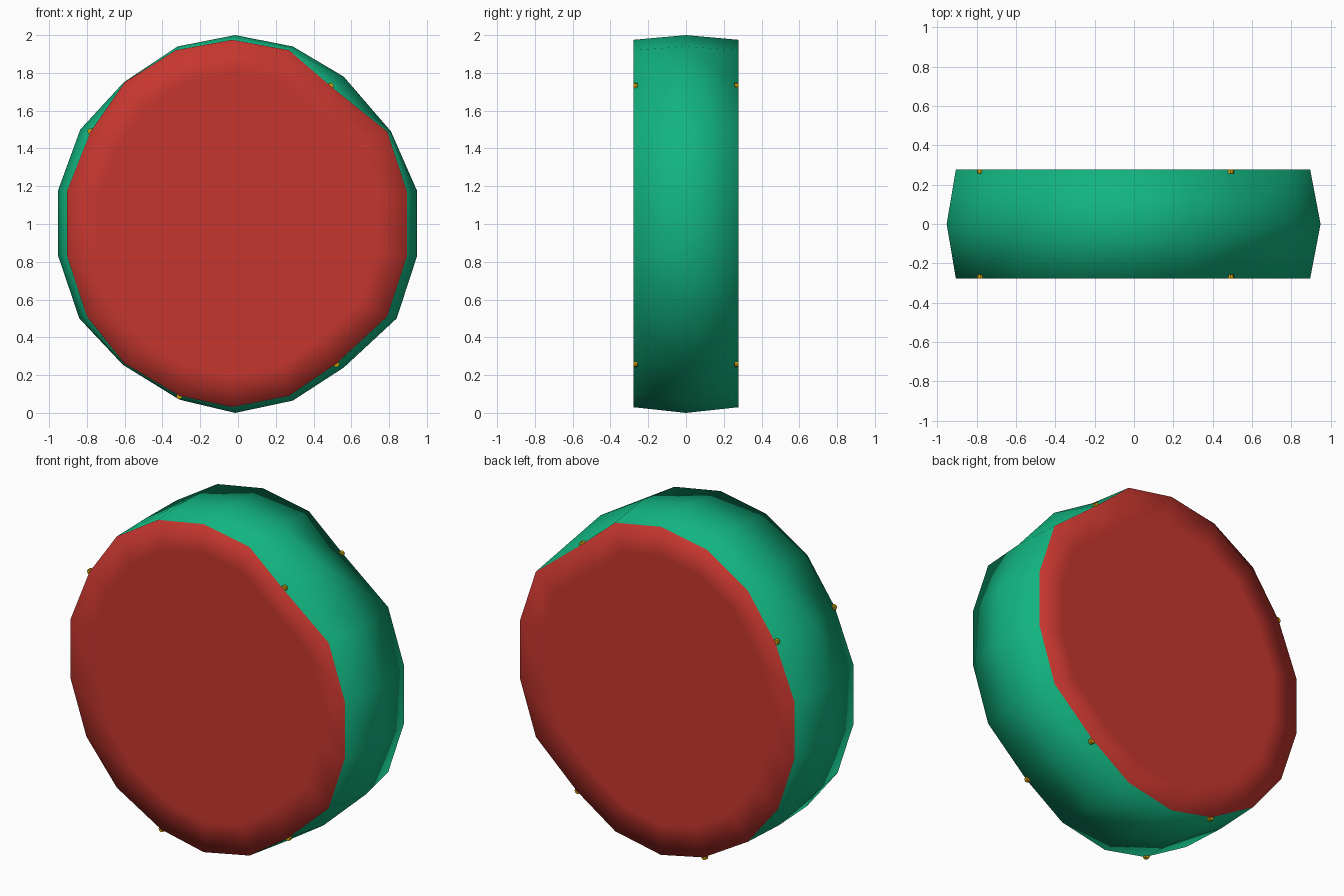
import bpy, bmesh, math
from mathutils import Vector

if "Cube" in bpy.data.objects:
    bpy.data.objects.remove(bpy.data.objects["Cube"])


def material(name, rgb):
    m = bpy.data.materials.new(name)
    m.diffuse_color = (*rgb, 1)
    m.use_nodes = True
    m.node_tree.nodes["Principled BSDF"].inputs["Base Color"].default_value = m.diffuse_color
    return m


green = material("green", (0.006, 0.456, 0.216))
red = material("red", (0.565, 0.037, 0.028))
yellow = material("yellow", (0.68, 0.38, 0.004))

HALF = 0.278          # half thickness along y
CENTRE = Vector((-0.01, 1.0))

# Hand-cut outlines (x, z), clockwise from the top: crown at the middle, rim at each end
crown = [(-0.015, 2.0), (0.29, 1.94), (0.56, 1.78), (0.81, 1.49), (0.948, 1.175), (0.948, 0.83),
         (0.84, 0.50), (0.56, 0.24), (0.29, 0.065), (-0.015, 0.0), (-0.31, 0.07), (-0.61, 0.255),
         (-0.84, 0.50), (-0.952, 0.83), (-0.952, 1.18), (-0.835, 1.50), (-0.605, 1.75), (-0.32, 1.94)]
rim = [(-0.03, 1.975), (0.27, 1.92), (0.49, 1.73), (0.79, 1.49), (0.895, 1.17), (0.895, 0.83),
       (0.79, 0.51), (0.52, 0.26), (0.27, 0.09), (-0.03, 0.03), (-0.31, 0.09), (-0.60, 0.26),
       (-0.80, 0.51), (-0.905, 0.83), (-0.905, 1.175), (-0.78, 1.49), (-0.60, 1.75), (-0.33, 1.92)]
inner = [tuple(CENTRE + (Vector(p) - CENTRE) * 0.82) for p in rim]


def finish(bm, name, mats):
    bmesh.ops.recalc_face_normals(bm, faces=bm.faces[:])
    me = bpy.data.meshes.new(name)
    bm.to_mesh(me)
    bm.free()
    ob = bpy.data.objects.new(name, me)
    bpy.context.collection.objects.link(ob)
    for m in mats:
        me.materials.append(m)
    return ob


# Drum: green band bulging at the middle, red ends with a border ring
bm = bmesh.new()
loops = [[bm.verts.new((x, y, z)) for x, z in pts] for pts, y in
         ((inner, -HALF), (rim, -HALF), (crown, 0), (rim, HALF), (inner, HALF))]
n = len(rim)
for k, (a, b) in enumerate(zip(loops, loops[1:])):
    for i in range(n):
        j = (i + 1) % n
        f = bm.faces.new((a[i], a[j], b[j], b[i]))
        f.material_index = 1 if k in (0, 3) else 0
for end in (loops[0], loops[-1]):
    bm.faces.new(end).material_index = 1
for f in bm.faces:
    f.smooth = True
finish(bm, "drum", [green, red])

# Studs: tiny yellow pegs peeking through the band beside each end
bm = bmesh.new()
for i in (2, 7, 10, 15):
    for side in (-1, 1):
        x, z = rim[i]
        r = bmesh.ops.create_cone(bm, cap_ends=True, segments=8, radius1=0.017, radius2=0.017, depth=0.02)
        for v in r["verts"]:
            px, py, pz = v.co
            v.co = (x + px, side * (HALF - 0.011) + pz, z + py)
finish(bm, "studs", [yellow])
